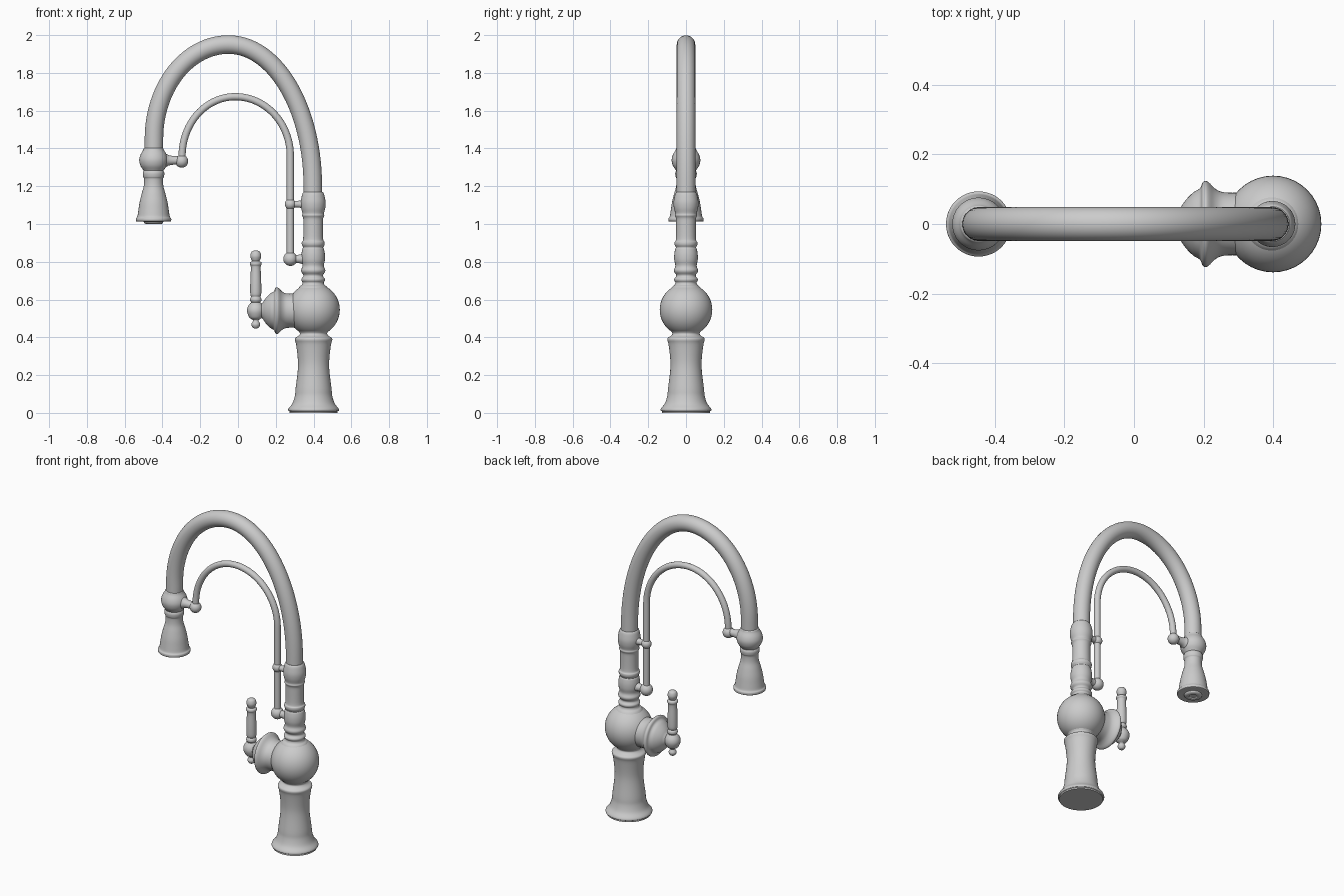
import bpy, bmesh, math
from mathutils import Vector, Matrix

X = 0.40      # body axis
HX = -0.447   # spray head axis
RX = 0.277    # thin hose rod axis
LX = 0.094    # lever axis


def finish(name, bm, matrix=Matrix()):
    bmesh.ops.recalc_face_normals(bm, faces=bm.faces)
    me = bpy.data.meshes.new(name)
    bm.to_mesh(me)
    bm.free()
    ob = bpy.data.objects.new(name, me)
    ob.matrix_world = matrix
    bpy.context.collection.objects.link(ob)
    bpy.ops.object.select_all(action='DESELECT')
    ob.select_set(True)
    bpy.context.view_layer.objects.active = ob
    bpy.ops.object.shade_smooth_by_angle(angle=math.radians(40))
    return ob


def refine(pts, steps=4):
    """Catmull-Rom rounding of a (radius, height) profile."""
    p = [Vector(q) for q in pts]
    p = [p[0]] + p + [p[-1]]
    out = []
    for a, b, c, d in zip(p, p[1:], p[2:], p[3:]):
        for i in range(steps):
            t = i / steps
            out.append(0.5 * (2*b + (c-a)*t + (2*a-5*b+4*c-d)*t*t + (3*b-a-3*c+d)*t**3))
    return out + [p[-1]]


def lathe(name, pts, loc, along_x=False, n=48):
    bm = bmesh.new()
    rings = []
    for r, h in refine(pts):
        r = max(r, 0.001)
        rings.append([bm.verts.new((r*math.cos(2*math.pi*i/n), r*math.sin(2*math.pi*i/n), h))
                      for i in range(n)])
    for a, b in zip(rings, rings[1:]):
        for i in range(n):
            j = (i+1) % n
            bm.faces.new((a[i], a[j], b[j], b[i]))
    bm.faces.new(rings[0][::-1])
    bm.faces.new(rings[-1])
    m = Matrix.Translation(loc)
    if along_x:
        m = m @ Matrix.Rotation(math.pi/2, 4, 'Y')
    return finish(name, bm, m)


def ball(name, loc, r):
    bm = bmesh.new()
    bmesh.ops.create_uvsphere(bm, u_segments=40, v_segments=24, radius=r)
    return finish(name, bm, Matrix.Translation(loc))


def tube(name, pts, r, n=28):
    """Round tube swept along a path in the xz plane."""
    p = [Vector((x, 0, z)) for x, z in pts]
    bm = bmesh.new()
    rings = []
    for k, q in enumerate(p):
        t = (p[min(k+1, len(p)-1)] - p[max(k-1, 0)]).normalized()
        side = Vector((t.z, 0, -t.x))
        rings.append([bm.verts.new(q + r*(side*math.cos(2*math.pi*i/n)
                                          + Vector((0, 1, 0))*math.sin(2*math.pi*i/n)))
                      for i in range(n)])
    for a, b in zip(rings, rings[1:]):
        for i in range(n):
            j = (i+1) % n
            bm.faces.new((a[i], a[j], b[j], b[i]))
    bm.faces.new(rings[0])
    bm.faces.new(rings[-1][::-1])
    return finish(name, bm)


def arch(right, apex, left, steps=28):
    """Two quarter ellipses meeting at the apex, from right foot to left foot."""
    pts = []
    for foot in (right, left):
        quarter = [(apex[0] + (foot[0]-apex[0])*math.cos(a), foot[1] + (apex[1]-foot[1])*math.sin(a))
                   for a in (math.pi/2*i/steps for i in range(steps+1))]
        pts += quarter if foot is right else quarter[::-1][1:]
    return pts


# Flared pedestal
lathe("pedestal", [(0.127, 0), (0.127, 0), (0.127, 0.008), (0.134, 0.012), (0.132, 0.024), (0.112, 0.05),
                   (0.099, 0.09), (0.095, 0.13), (0.084, 0.22), (0.083, 0.28), (0.092, 0.36),
                   (0.099, 0.385), (0.096, 0.397), (0.08, 0.408), (0.072, 0.42), (0.08, 0.435),
                   (0.09, 0.46)], (X, 0, 0))

# Round valve body
ball("valve_body", (X, 0, 0.546), 0.139)

# Turned column with beads
lathe("column", [(0.09, 0.64), (0.072, 0.668), (0.06, 0.678), (0.056, 0.69), (0.062, 0.70), (0.062, 0.71),
                 (0.053, 0.722), (0.053, 0.732), (0.062, 0.745), (0.064, 0.757), (0.058, 0.772),
                 (0.057, 0.785), (0.062, 0.81), (0.062, 0.84), (0.057, 0.868), (0.053, 0.876),
                 (0.060, 0.89), (0.060, 0.905), (0.053, 0.92), (0.052, 1.0), (0.053, 1.03),
                 (0.059, 1.045), (0.057, 1.057), (0.064, 1.085), (0.066, 1.115), (0.061, 1.145),
                 (0.056, 1.162), (0.05, 1.17)], (X - 0.002, 0, 0))

# Main gooseneck spout
tube("spout", [(0.398, 1.12)] + arch((0.396, 1.20), (-0.05, 1.95), (-0.445, 1.45)) + [(HX, 1.33)], 0.049)

# Spray head: collar and bell
lathe("spray_collar", [(0.045, 1.405), (0.052, 1.40), (0.056, 1.39), (0.070, 1.365), (0.076, 1.338),
                       (0.070, 1.31), (0.056, 1.288), (0.05, 1.28), (0.04, 1.275)], (HX, 0, 0))
lathe("spray_bell", [(0.04, 1.295), (0.05, 1.285), (0.057, 1.27), (0.055, 1.25), (0.05, 1.238), (0.052, 1.20),
                     (0.063, 1.16), (0.074, 1.115), (0.081, 1.07), (0.086, 1.04), (0.093, 1.03),
                     (0.093, 1.018), (0.088, 1.013), (0.055, 1.013), (0.05, 1.006), (0.04, 1.0),
                     (0.025, 1.0), (0.02, 1.005), (0, 1.005)], (HX, 0, 0))

# Thin secondary hose with its ball joints and brackets
tube("thin_hose", [(RX, 0.82), (RX, 1.1)] + arch((RX, 1.36), (-0.015, 1.674), (-0.296, 1.36))
     + [(-0.298, 1.33)], 0.019, 20)
ball("hose_end_ball", (-0.298, 0, 1.332), 0.034)
lathe("hose_end_bracket", [(0.034, -0.39), (0.034, -0.38), (0.027, -0.365), (0.023, -0.34), (0.022, -0.30)],
      (0, 0, 1.337), True, 24)
for name, z, r, rod in (("upper", 1.105, 0.029, 0.018), ("lower", 0.815, 0.037, 0.022)):
    ball(name + "_joint_ball", (RX, 0, z), r)
    lathe(name + "_bracket", [(rod, RX), (rod, 0.32), (rod + 0.005, 0.345), (rod + 0.005, 0.38)],
          (0, 0, z), True, 24)

# Side bonnet with flange
lathe("side_bonnet", [(0.03, 0.08), (0.03, 0.115), (0.042, 0.13), (0.06, 0.142), (0.076, 0.155),
                      (0.092, 0.172), (0.103, 0.19), (0.119, 0.197), (0.124, 0.206), (0.119, 0.216),
                      (0.103, 0.232), (0.093, 0.25), (0.09, 0.275), (0.091, 0.305), (0.096, 0.325),
                      (0.098, 0.36)], (0, 0, 0.541), True)

# Lever: finial, hub ball, stem and knob in one turning
lathe("lever", [(0, 0.447), (0.014, 0.45), (0.023, 0.468), (0.015, 0.487), (0.017, 0.493), (0.034, 0.505),
                (0.046, 0.535), (0.043, 0.56), (0.03, 0.58), (0.024, 0.585), (0.03, 0.595), (0.029, 0.607),
                (0.024, 0.615), (0.029, 0.63), (0.029, 0.69), (0.026, 0.77), (0.031, 0.785),
                (0.03, 0.797), (0.02, 0.803), (0.024, 0.812), (0.029, 0.83), (0.024, 0.85), (0.013, 0.858),
                (0, 0.86)], (LX, 0, 0), n=32)
